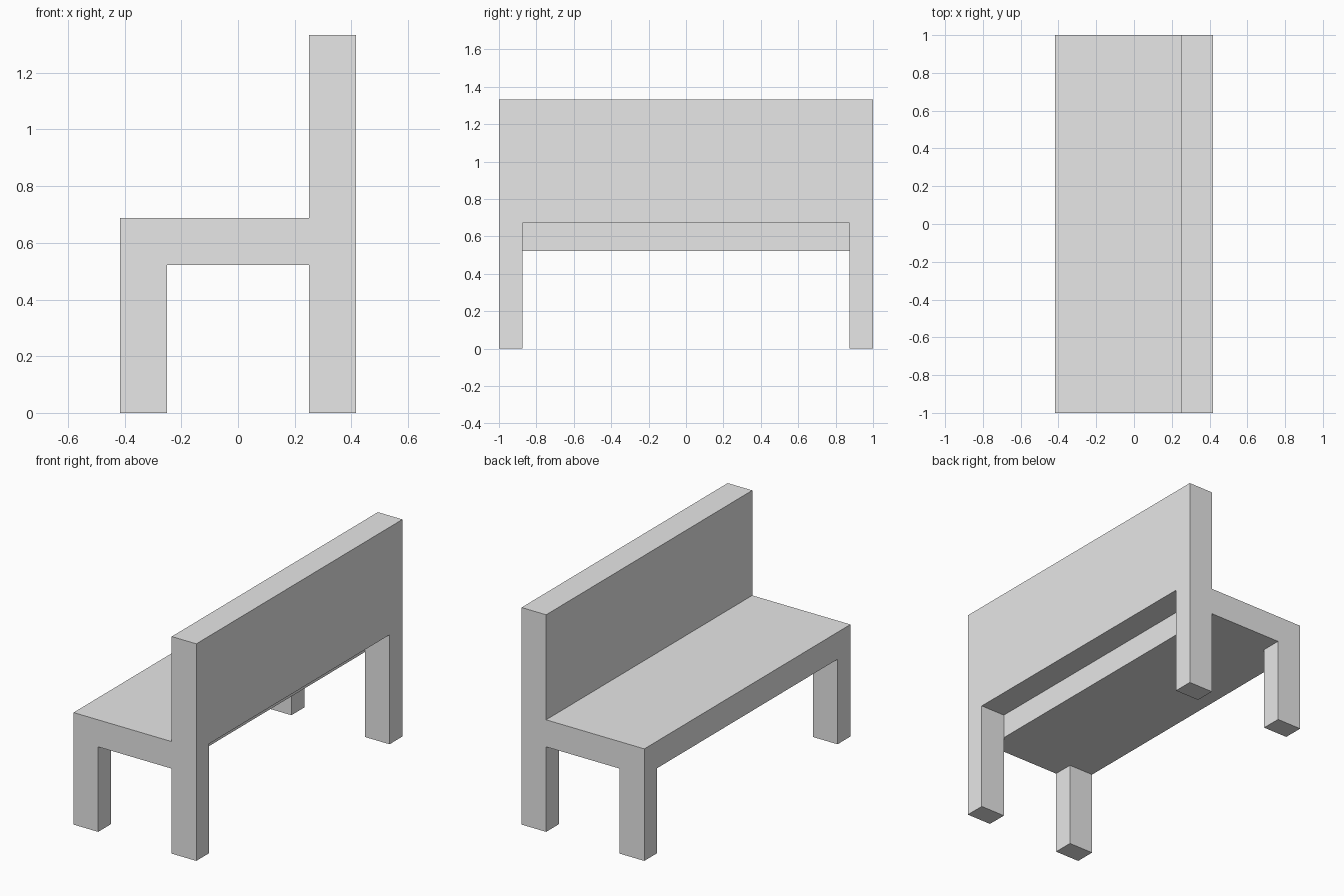
import bpy

cube = bpy.data.objects.get("Cube")
if cube:
    bpy.data.objects.remove(cube, do_unlink=True)

grey = bpy.data.materials.new("light_grey")
grey.use_nodes = True
grey.diffuse_color = (0.8, 0.8, 0.8, 1)
grey.node_tree.nodes["Principled BSDF"].inputs["Base Color"].default_value = (0.8, 0.8, 0.8, 1)

# Main dimensions
HALF_DEPTH, HALF_LENGTH, HEIGHT = 0.417, 1.0, 1.333
POST = 0.167            # thickness of posts and backrest along x
LEG_WIDTH = 0.125       # width of legs along the bench
SEAT_BOTTOM, SEAT_TOP = 0.522, 0.688
BACK_BOTTOM = 0.672
BACK_FRONT = HALF_DEPTH - POST
LEG_INNER = HALF_LENGTH - LEG_WIDTH


def box(name, low, high):
    """Add a box spanning two opposite corners."""
    centre = [(a + b) / 2 for a, b in zip(low, high)]
    bpy.ops.mesh.primitive_cube_add(size=1, location=centre)
    obj = bpy.context.object
    obj.name = name
    obj.scale = [b - a for a, b in zip(low, high)]
    bpy.ops.object.transform_apply(location=False, rotation=False, scale=True)
    obj.data.materials.append(grey)
    return obj


# Seat slab and backrest panel
box("seat", (-HALF_DEPTH, -HALF_LENGTH, SEAT_BOTTOM), (BACK_FRONT, HALF_LENGTH, SEAT_TOP))
box("backrest", (BACK_FRONT, -HALF_LENGTH, BACK_BOTTOM), (HALF_DEPTH, HALF_LENGTH, HEIGHT))

# Legs at both ends: short ones under the seat, tall ones under the backrest
for end, y0, y1 in (("near", -HALF_LENGTH, -LEG_INNER), ("far", LEG_INNER, HALF_LENGTH)):
    box(end + "_seat_leg", (-HALF_DEPTH, y0, 0), (POST - HALF_DEPTH, y1, SEAT_BOTTOM))
    box(end + "_backrest_leg", (BACK_FRONT, y0, 0), (HALF_DEPTH, y1, BACK_BOTTOM))
